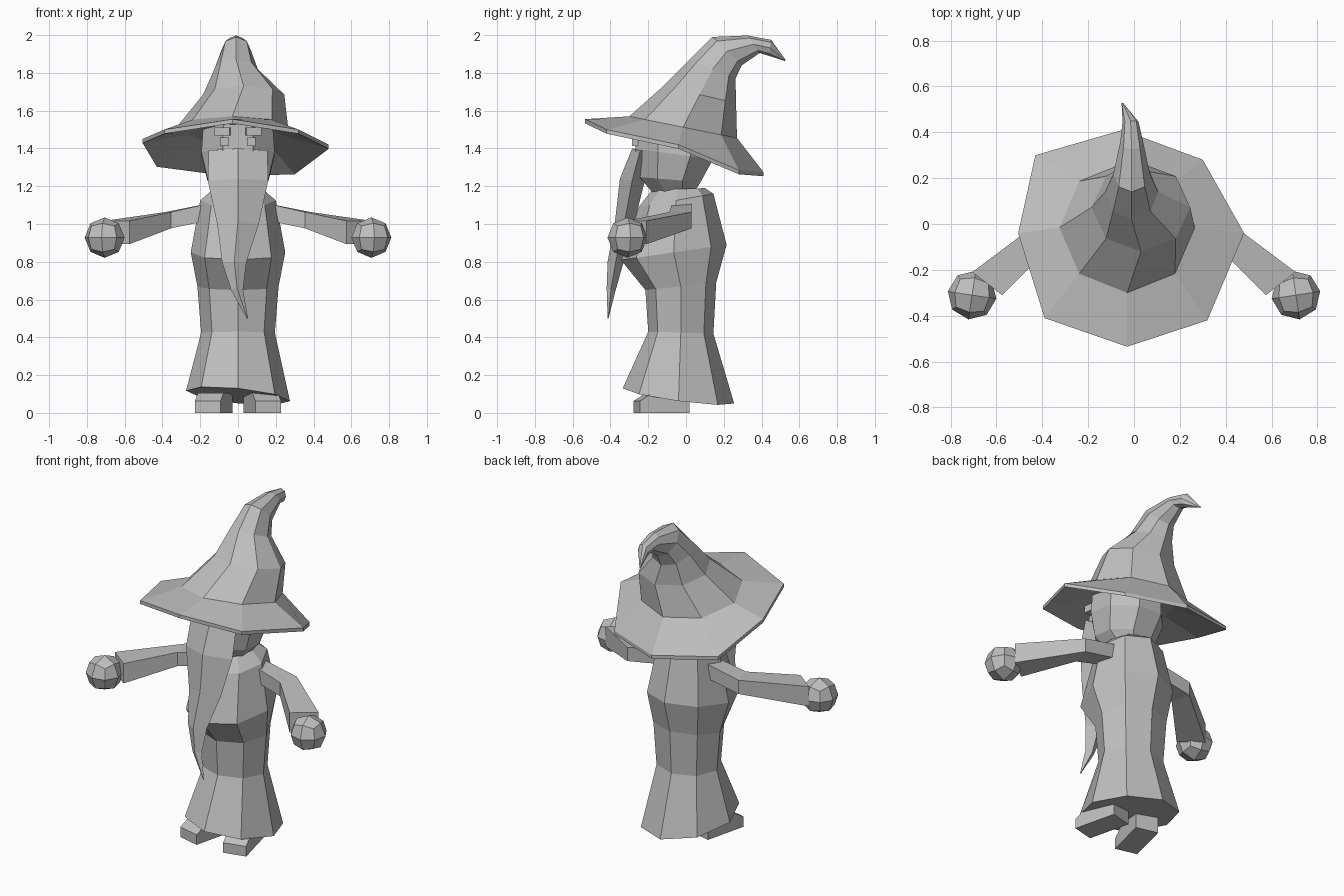
import bpy, bmesh, math
from mathutils import Vector, Matrix

if "Cube" in bpy.data.objects:
    bpy.data.objects.remove(bpy.data.objects["Cube"])

grey = bpy.data.materials.new("plain_grey")
grey.diffuse_color = (0.52, 0.52, 0.52, 1)
grey.use_nodes = True
grey.node_tree.nodes["Principled BSDF"].inputs["Base Color"].default_value = grey.diffuse_color


def finish(name, bm):
    bmesh.ops.remove_doubles(bm, verts=bm.verts, dist=0.0005)
    bmesh.ops.recalc_face_normals(bm, faces=bm.faces)
    me = bpy.data.meshes.new(name)
    bm.to_mesh(me)
    bm.free()
    me.materials.append(grey)
    ob = bpy.data.objects.new(name, me)
    bpy.context.collection.objects.link(ob)
    return ob


def ring(front, back, cx, rx, n=8, tilt=0.0, turn=0.0):
    """Closed loop through a front and a back (y, z) point, rx wide."""
    pts = []
    for i in range(n):
        a = turn + 2 * math.pi * i / n
        t = (1 + math.cos(a)) / 2
        x = rx * math.sin(a)
        pts.append(Vector((cx + x,
                           back[0] + t * (front[0] - back[0]),
                           back[1] + t * (front[1] - back[1]) + tilt * x)))
    return pts


def loft(name, rings):
    bm = bmesh.new()
    loops = [[bm.verts.new(p) for p in r] for r in rings]
    n = len(loops[0])
    for a, b in zip(loops, loops[1:]):
        for i in range(n):
            j = (i + 1) % n
            bm.faces.new((a[i], a[j], b[j], b[i]))
    bm.faces.new(loops[0][::-1])
    bm.faces.new(loops[-1])
    return finish(name, bm)


def box(name, size, loc, rot=0.0, toe=False):
    bm = bmesh.new()
    bmesh.ops.create_cube(bm, size=1)
    for v in bm.verts:
        if toe and v.co.y < 0 and v.co.z > 0:   # lowered toe
            v.co.z = 0.1
    if toe:
        edges = [e for e in bm.edges if abs(e.verts[0].co.x - e.verts[1].co.x) < 1e-4
                 and abs(e.verts[0].co.y - e.verts[1].co.y) > 0.5
                 and e.verts[0].co.z > 0]
        res = bmesh.ops.subdivide_edges(bm, edges=edges, cuts=1)
        for v in res["geom_inner"]:
            if isinstance(v, bmesh.types.BMVert):
                v.co.y, v.co.z = -0.25, 0.5
    bm.transform(Matrix.Translation(loc) @ Matrix.Rotation(rot, 4, 'Z')
                 @ Matrix.Diagonal((*size, 1)))
    return finish(name, bm)


# robe: eight-sided, flared hem, belly overhang
loft("robe", [
    ring((-0.335, 0.13), (0.255, 0.05), 0, 0.275, tilt=-0.1),
    ring((-0.20, 0.43), (0.145, 0.42), 0, 0.195),
    ring((-0.215, 0.65), (0.16, 0.69), 0, 0.215),
    ring((-0.345, 0.81), (0.215, 0.89), 0, 0.25),
    ring((-0.25, 1.09), (0.145, 1.16), 0, 0.20),
    ring((-0.18, 1.18), (0.10, 1.19), 0, 0.13),
])

# head: octagonal with a flat face
T = math.pi / 8
loft("head", [
    ring((-0.19, 1.17), (0.06, 1.18), 0, 0.12, turn=T),
    ring((-0.26, 1.25), (0.09, 1.22), 0, 0.175, turn=T),
    ring((-0.285, 1.40), (0.16, 1.34), 0, 0.21, turn=T),
    ring((-0.285, 1.53), (0.16, 1.46), 0, 0.20, turn=T),
])

# beard: ridged and tapering to a bent tip
loft("beard", [
    ring((-0.285, 1.40), (-0.20, 1.38), 0, 0.155, 4),
    ring((-0.35, 1.24), (-0.22, 1.22), 0, 0.16, 4),
    ring((-0.375, 1.02), (-0.28, 0.98), 0, 0.11, 4),
    ring((-0.415, 0.80), (-0.33, 0.80), -0.02, 0.065, 4),
    ring((-0.42, 0.66), (-0.375, 0.64), -0.005, 0.032, 4),
    ring((-0.415, 0.50), (-0.41, 0.50), 0.05, 0.003, 4),
])

# hat: drooping brim and a cone that bends backwards
brim = [Vector(p) for p in (
    (-0.03, -0.535, 1.555), (0.32, -0.42, 1.50), (0.48, -0.04, 1.42),
    (0.30, 0.28, 1.285), (-0.05, 0.41, 1.275), (-0.43, 0.30, 1.325),
    (-0.505, -0.04, 1.45), (-0.39, -0.41, 1.50))]
loft("hat", [
    ring((-0.27, 1.53), (0.20, 1.42), -0.02, 0.24),
    [p + Vector((0, 0, -0.022)) for p in brim],
    brim,
    ring((-0.30, 1.57), (0.27, 1.455), -0.03, 0.295),
    ring((-0.12, 1.73), (0.265, 1.64), 0.03, 0.215),
    ring((0.02, 1.87), (0.262, 1.77), -0.01, 0.115),
    ring((0.14, 1.99), (0.295, 1.84), -0.01, 0.08),
    ring((0.325, 1.998), (0.39, 1.905), -0.01, 0.05),
    ring((0.45, 1.975), (0.44, 1.89), -0.015, 0.035),
    ring((0.528, 1.868), (0.524, 1.863), -0.05, 0.004),
])

for s, side in ((-1, "left"), (1, "right")):
    # arm: square section through shoulder, elbow and cuff
    sections = [((0.15, -0.02, 1.065), (0, 1), 0.05, 0.045),
                ((0.37, -0.03, 1.02), (0.25, 0.97), 0.062, 0.043),
                ((0.64, -0.26, 0.955), (0.79, 0.61), 0.082, 0.062)]
    rings = []
    for c, d, w, h in sections:
        rings.append([Vector((s * (c[0] + i * w * d[0]), c[1] + i * w * d[1], c[2] + k * h))
                      for i, k in ((-1, -1), (1, -1), (1, 1), (-1, 1))])
    loft(side + "_arm", rings)

    # hand: subdivided cube rounded to a ball
    bm = bmesh.new()
    bmesh.ops.create_cube(bm, size=1)
    bmesh.ops.subdivide_edges(bm, edges=bm.edges[:], cuts=1, use_grid_fill=True)
    for v in bm.verts:
        v.co = v.co.normalized() * 0.107
    bm.transform(Matrix.Translation((s * 0.706, -0.31, 0.928))
                 @ Matrix.Rotation(s * 0.15, 4, 'Z'))
    finish(side + "_hand", bm)

    # foot, eye and brow
    box(side + "_foot", (0.14, 0.27, 0.105), (s * 0.128, -0.13, 0.0525), s * 0.24, toe=True)
    box(side + "_eye", (0.045, 0.05, 0.045), (s * 0.07, -0.26, 1.435))
    box(side + "_brow", (0.08, 0.07, 0.042), (s * 0.08, -0.26, 1.49), s * 0.1)
